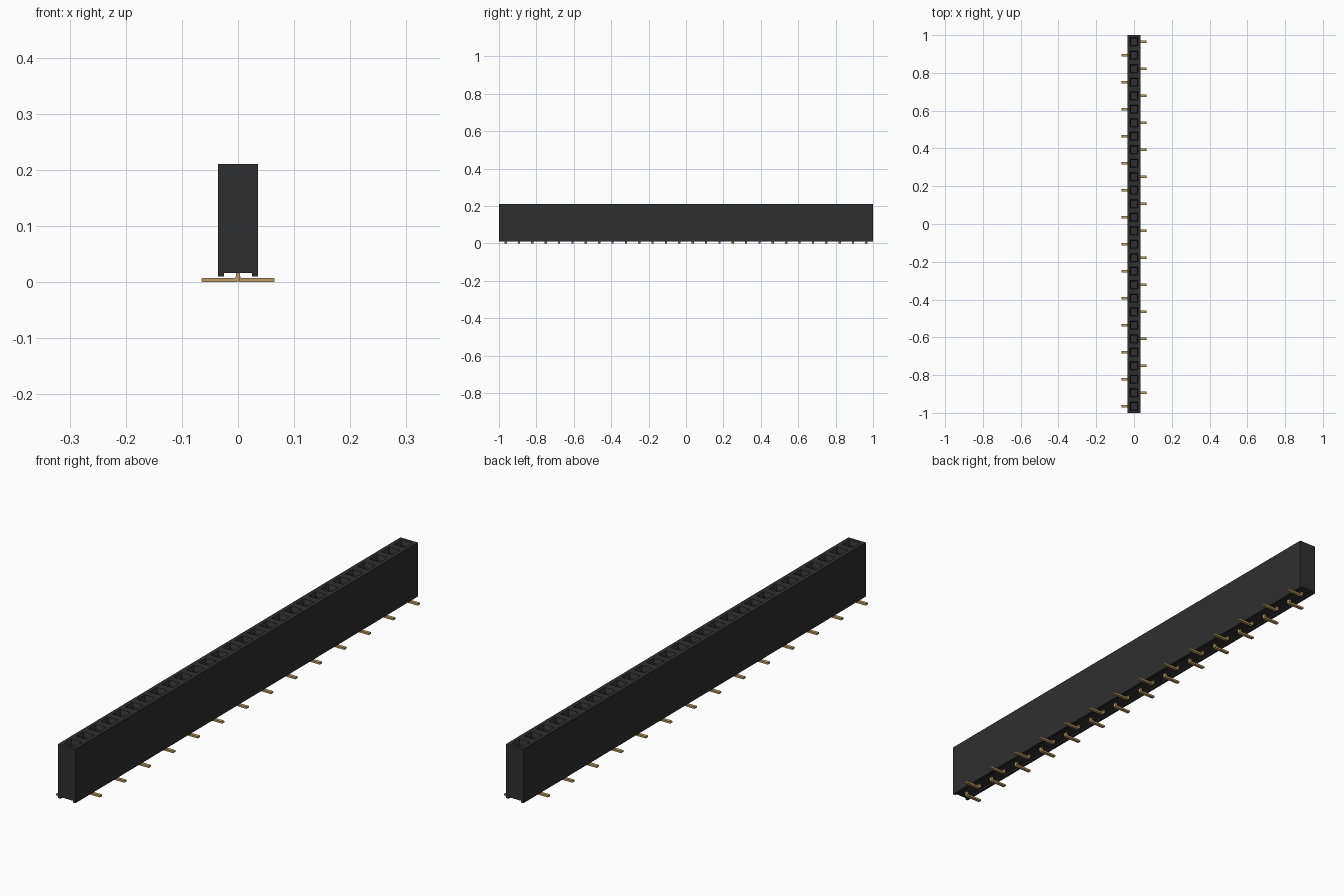
import bpy, bmesh, math

if "Cube" in bpy.data.objects:
    bpy.data.objects.remove(bpy.data.objects["Cube"])

COUNT = 28
PITCH = 2.0 / COUNT
HALF = 0.0355


def material(name, rgb):
    m = bpy.data.materials.new(name)
    m.diffuse_color = (*rgb, 1.0)
    m.use_nodes = True
    m.node_tree.nodes["Principled BSDF"].inputs["Base Color"].default_value = m.diffuse_color
    return m


def make_object(name, bm, mat):
    bmesh.ops.recalc_face_normals(bm, faces=bm.faces[:])
    me = bpy.data.meshes.new(name)
    bm.to_mesh(me)
    bm.free()
    me.materials.append(mat)
    ob = bpy.data.objects.new(name, me)
    bpy.context.collection.objects.link(ob)
    return ob


def extrude_profile(bm, points, stations):
    """Sweep a closed x-z profile along y through the given stations."""
    rings = [[bm.verts.new((x, y, z)) for x, z in points] for y in stations]
    n = len(points)
    for a, b in zip(rings, rings[1:]):
        for i in range(n):
            j = (i + 1) % n
            bm.faces.new((a[i], a[j], b[j], b[i]))
    bm.faces.new(rings[0][::-1])
    bm.faces.new(rings[-1])


black = material("black plastic", (0.028, 0.028, 0.028))
gold = material("gold contact", (0.50, 0.35, 0.14))

# Housing: long block with a channel along the underside
bm = bmesh.new()
profile = [(-HALF, 0.01), (-0.025, 0.01), (-0.025, 0.016), (0.025, 0.016),
           (0.025, 0.01), (HALF, 0.01), (HALF, 0.21), (-HALF, 0.21)]
extrude_profile(bm, profile, [-1 + i * PITCH for i in range(COUNT + 1)])
bmesh.ops.recalc_face_normals(bm, faces=bm.faces[:])

# Sockets: square opening, tapered lead-in, then a deep shaft
sockets = [f for f in bm.faces if f.normal.z > 0.9 and f.calc_center_median().z > 0.2]
bmesh.ops.inset_individual(bm, faces=sockets, thickness=0.0195, depth=0)
bmesh.ops.inset_individual(bm, faces=sockets, thickness=0.007, depth=-0.014)
shafts = bmesh.ops.extrude_discrete_faces(bm, faces=sockets)["faces"]
bmesh.ops.translate(bm, vec=(0, 0, -0.12), verts=[v for f in shafts for v in f.verts])
make_object("housing", bm, black)

# Contacts: vertical leg with a bent foot, alternating left and right
T = 0.0035
R = 0.004
for i in range(COUNT):
    y = -1 + (i + 0.5) * PITCH
    side = -1 if i % 2 == 0 else 1
    # inner and outer bends are rounded
    inner = [(T + R - R * math.sin(a), 2 * T + R - R * math.cos(a))
             for a in (0, math.pi / 4, math.pi / 2)]
    outer = [(-T, 0.11), (-T, 0.006), (-T + 0.0018, 0.0018), (0.003, 0.0)]
    foot = [(0.064, 0.0), (0.065, 0.001), (0.065, 2 * T - 0.001), (0.064, 2 * T)]
    pts = outer + foot + inner + [(T, 0.11)]
    bm = bmesh.new()
    extrude_profile(bm, [(side * x, z) for x, z in pts], [y - 0.006, y + 0.006])
    make_object(f"contact_{i + 1:02d}", bm, gold)
